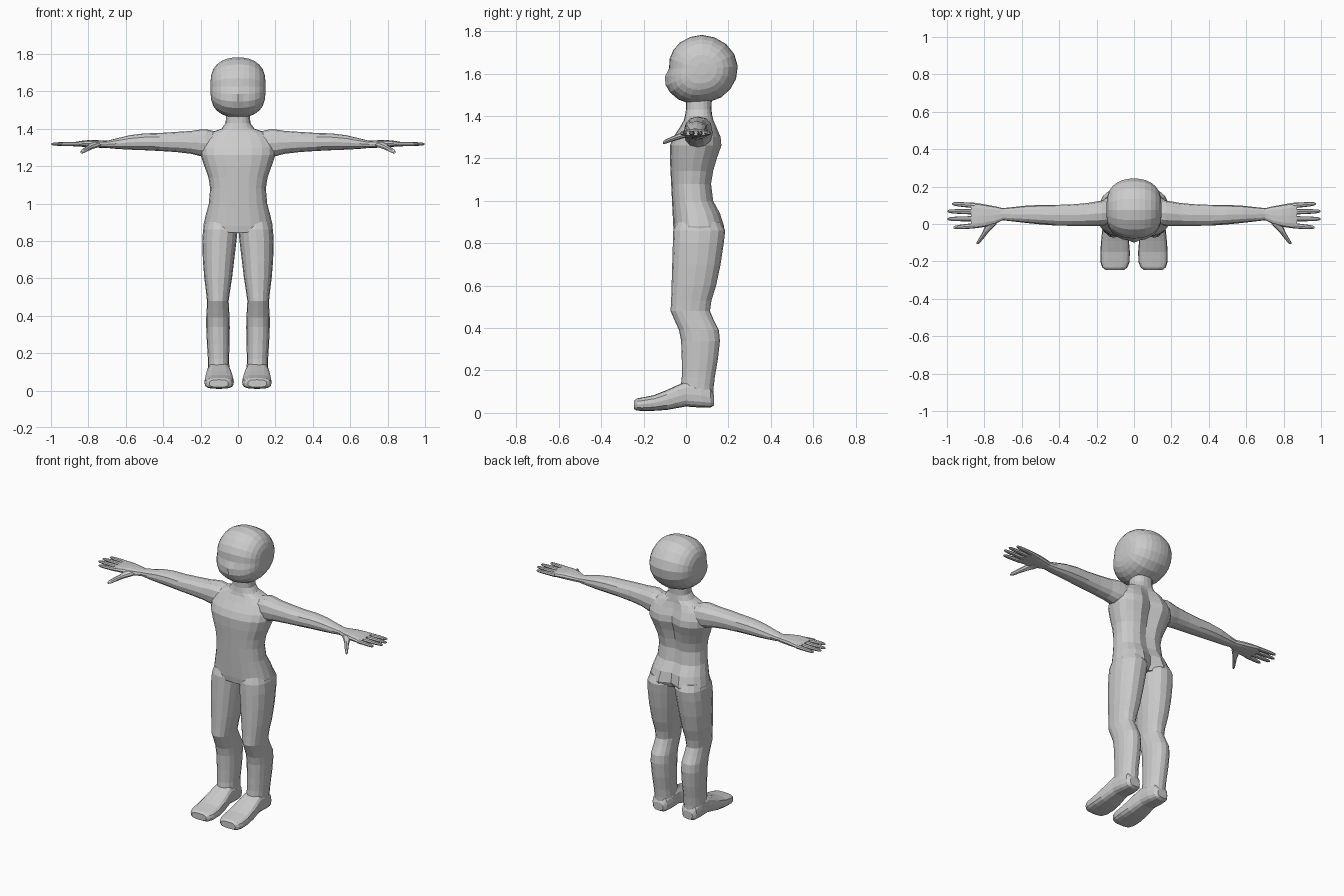
import bpy, bmesh, math

skin = bpy.data.materials.new("plain_grey")
skin.diffuse_color = (0.6, 0.6, 0.6, 1)


def make_object(name, rings, mirror=False):
    """Bridge a list of equal-length point rings, cap both ends."""
    bm = bmesh.new()
    loops = [[bm.verts.new(p) for p in ring] for ring in rings]
    n = len(loops[0])
    for a, b in zip(loops, loops[1:]):
        for i in range(n):
            j = (i + 1) % n
            bm.faces.new((a[i], a[j], b[j], b[i]))
    bm.faces.new(loops[0])
    bm.faces.new(loops[-1])
    bmesh.ops.recalc_face_normals(bm, faces=bm.faces)
    mesh = bpy.data.meshes.new(name)
    bm.to_mesh(mesh)
    bm.free()
    mesh.materials.append(skin)
    ob = bpy.data.objects.new(name, mesh)
    bpy.context.collection.objects.link(ob)
    if mirror:
        ob.modifiers.new("Mirror", 'MIRROR').use_mirror_merge = False
    return ob


def ring(axis, t, a0, a1, b0, b1, n, power):
    """Rounded-box section across an axis, filling a0..a1 by b0..b1."""
    pts = []
    for i in range(n):
        w = 2 * math.pi * i / n
        c, s = math.cos(w), math.sin(w)
        u = math.copysign(abs(c) ** (2 / power), c)
        v = math.copysign(abs(s) ** (2 / power), s)
        p = [(a0 + a1) / 2 + u * (a1 - a0) / 2, (b0 + b1) / 2 + v * (b1 - b0) / 2]
        p.insert(axis, t)
        pts.append(p)
    return pts


def loft(name, axis, sections, n=16, power=2.3, mirror=True):
    return make_object(name, [ring(axis, *s, n, power) for s in sections], mirror)


# Torso and neck: height, half width, front y, back y, depth of spine groove
torso = [(0.845, .180, -.055, .175, .05), (0.88, .186, -.06, .185, .035),
         (0.94, .172, -.063, .165, .02), (1.00, .156, -.066, .132, .015),
         (1.08, .149, -.07, .122, .018), (1.14, .158, -.073, .132, .022),
         (1.20, .180, -.076, .15, .028), (1.26, .200, -.076, .172, .03),
         (1.30, .200, -.06, .168, .028), (1.345, .185, -.03, .148, .02),
         (1.38, .145, -.01, .132, .01), (1.40, .088, -.005, .124, 0),
         (1.43, .066, .0, .12, 0), (1.48, .064, .0, .122, 0)]
rings = []
for z, w, f, b, groove in torso:
    r = ring(2, z, -w, w, f, b, 20, 2.4)
    for p in r:
        if p[1] > (f + b) / 2 and abs(p[0]) < 0.01:
            p[1] -= groove
    rings.append(r)
make_object("torso", rings)

# Head: side outline scaled about its centre, lofted across the width
outline = [(.075, 1.782), (.135, 1.77), (.19, 1.738), (.228, 1.69), (.244, 1.635),
           (.236, 1.575), (.208, 1.525), (.165, 1.487), (.115, 1.468), (.06, 1.458),
           (.01, 1.46), (-.035, 1.477), (-.075, 1.51), (-.096, 1.545), (-.1, 1.585),
           (-.08, 1.625), (-.077, 1.67), (-.06, 1.71), (-.03, 1.745), (.02, 1.772)]
half = [(0, 1), (.03, .985), (.06, .95), (.09, .87), (.115, .75), (.133, .6),
        (.143, .42), (.147, .18)]
head = []
for x, s in [(-x, s) for x, s in half[:0:-1]] + half:
    head.append([(x, .075 + s * (max(y, -.1 if x == 0 else -.09) - .075),
                  1.62 + s * (z - 1.62)) for y, z in outline])
make_object("head", head)

# Arms: x, front/back y, bottom/top z
loft("arm", 0, [(.12, .0, .125, 1.26, 1.385), (.17, -.01, .125, 1.25, 1.397),
                (.205, -.01, .12, 1.254, 1.395), (.25, -.01, .112, 1.266, 1.388),
                (.33, -.01, .105, 1.275, 1.383), (.42, -.008, .102, 1.281, 1.377),
                (.50, -.002, .102, 1.285, 1.375), (.58, .006, .098, 1.288, 1.365),
                (.65, .014, .09, 1.292, 1.348), (.70, .02, .085, 1.297, 1.336),
                (.73, .02, .085, 1.299, 1.337)], n=12)

# Palms
loft("palm", 0, [(.70, .021, .084, 1.298, 1.335), (.74, .001, .094, 1.298, 1.338),
                 (.79, -.014, .103, 1.3, 1.34), (.84, -.022, .112, 1.304, 1.335),
                 (.872, -.022, .112, 1.308, 1.329)], n=12, power=2.8)

# Fingers: base y, tip y, tip x
for i, (y0, y1, tip) in enumerate([(.099, .108, .972), (.065, .068, .997),
                                   (.028, .027, .998), (-.009, -.019, .965)]):
    secs = []
    for k, r in ((0, .0145), (.35, .0135), (.7, .012), (.93, .009), (1, .004)):
        x, y = .85 + k * (tip - .85), y0 + k * (y1 - y0)
        secs.append((x, y - r, y + r, 1.318 - r * .85, 1.318 + r * .85))
    loft(f"finger_{i + 1}", 0, secs, n=8, power=2)

# Thumbs, reaching forward and down
loft("thumb", 1, [(.035, .72, .79, 1.302, 1.332), (-.005, .738, .795, 1.297, 1.328),
                  (-.04, .775, .808, 1.287, 1.314), (-.075, .802, .828, 1.276, 1.299),
                  (-.098, .821, .842, 1.268, 1.288), (-.108, .832, .842, 1.268, 1.278)], n=8)

# Legs: height, inner/outer x, front/back y
loft("leg", 2, [(.90, .012, .175, -.045, .165), (.86, .002, .187, -.06, .185),
                (.80, .008, .191, -.062, .178), (.70, .02, .188, -.065, .163),
                (.60, .032, .18, -.068, .142), (.53, .043, .171, -.07, .12),
                (.48, .05, .166, -.073, .113), (.44, .048, .167, -.055, .13),
                (.39, .045, .17, -.033, .155), (.34, .044, .17, -.023, .16),
                (.25, .045, .166, -.02, .15), (.17, .048, .161, -.02, .136),
                (.12, .046, .16, -.025, .13), (.06, .048, .158, -.02, .128)], n=16)

# Feet: y, inner/outer x, bottom/top z
loft("foot", 1, [(.132, .07, .137, .035, .085), (.115, .053, .154, .025, .12),
                 (.07, .043, .162, .025, .14), (.0, .04, .165, .03, .148),
                 (-.035, .034, .17, .024, .133), (-.09, .027, .176, .014, .108),
                 (-.15, .022, .18, .01, .084), (-.205, .024, .179, .009, .073),
                 (-.232, .035, .17, .011, .068), (-.245, .052, .153, .018, .058)],
     n=16, power=3)
